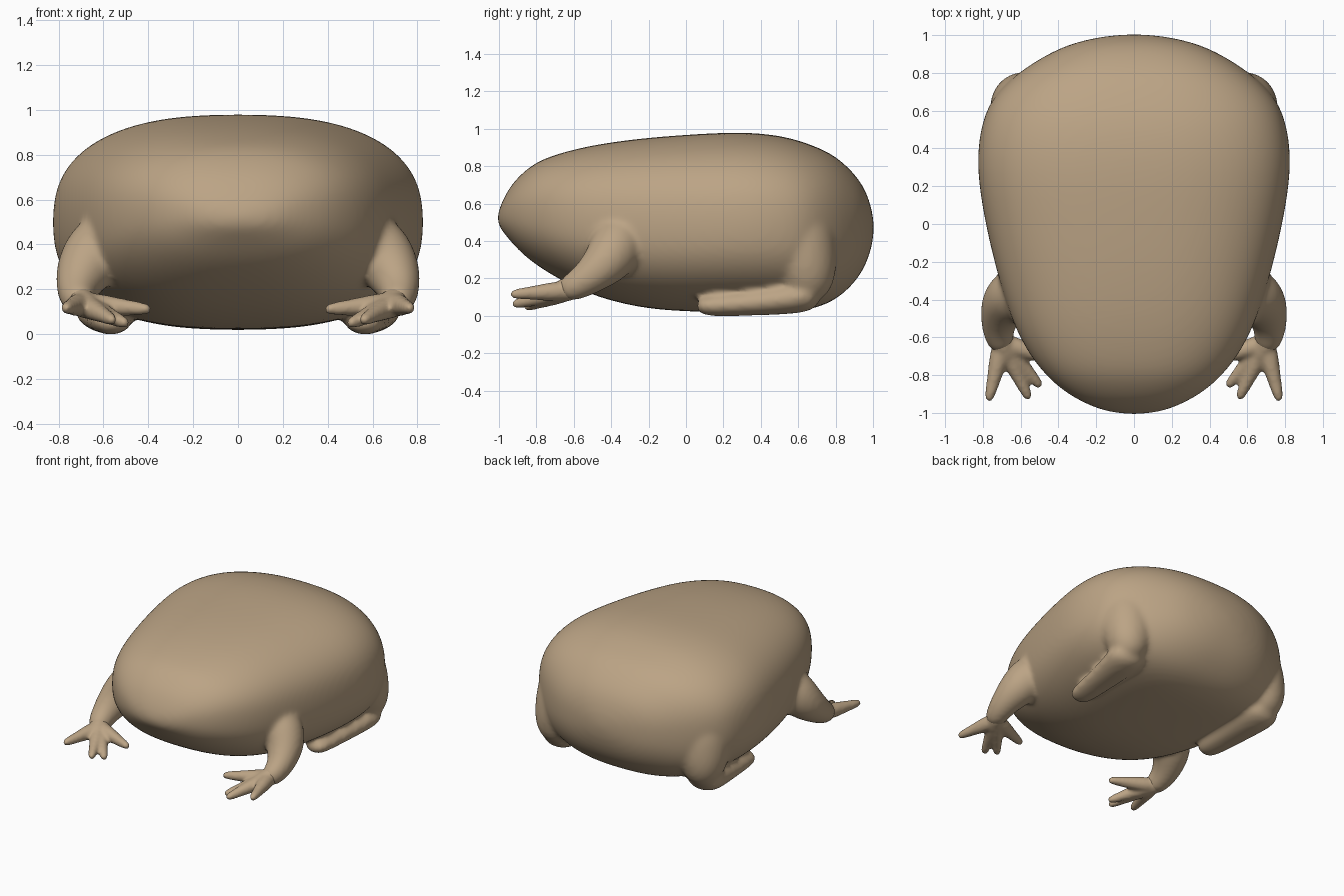
import bpy, bmesh, math
from mathutils import Vector

cube = bpy.data.objects.get("Cube")
if cube:
    bpy.data.objects.remove(cube, do_unlink=True)

skin = bpy.data.materials.new("tan skin")
skin.use_nodes = True
tan = (0.50, 0.37, 0.235, 1)
skin.diffuse_color = tan
bsdf = skin.node_tree.nodes["Principled BSDF"]
bsdf.inputs["Base Color"].default_value = tan
bsdf.inputs["Roughness"].default_value = 0.8


def loft(bm, rings, start, end):
    """Bridge closed rings of points and close both ends with a fan."""
    loops = [[bm.verts.new(p) for p in ring] for ring in rings]
    n = len(loops[0])
    faces = []
    for a, b in zip(loops, loops[1:]):
        for i in range(n):
            j = (i + 1) % n
            faces.append(bm.faces.new((a[i], a[j], b[j], b[i])))
    for loop, tip in ((loops[0], start), (loops[-1], end)):
        v = bm.verts.new(tip)
        for i in range(n):
            faces.append(bm.faces.new((loop[i], loop[(i + 1) % n], v)))
    bmesh.ops.recalc_face_normals(bm, faces=faces)


def tube(bm, path, wide=1.0, sides=14):
    """Tapered limb through (x, y, z, radius) stations, on both sides."""
    for mirror in (1, -1):
        pts = [Vector((p[0] * mirror, p[1], p[2])) for p in path]
        rings = []
        for i, p in enumerate(pts):
            t = (pts[min(i + 1, len(pts) - 1)] - pts[max(i - 1, 0)]).normalized()
            side = (Vector((1, 0, 0)) - t * t.x).normalized()
            up = t.cross(side)
            r = path[i][3]
            angles = [2 * math.pi * k / sides for k in range(sides)]
            rings.append([p + side * r * wide * math.cos(a) + up * r * math.sin(a)
                          for a in angles])
        first = (pts[0] - pts[1]).normalized() * path[0][3] * 0.5
        last = (pts[-1] - pts[-2]).normalized() * path[-1][3] * 0.5
        loft(bm, rings, pts[0] + first, pts[-1] + last)


def finish(bm, name, voxel, softness):
    """Round the lofts, fuse them into one skin and soften the joints."""
    mesh = bpy.data.meshes.new(name)
    bm.to_mesh(mesh)
    bm.free()
    mesh.materials.append(skin)
    mesh.shade_smooth()
    obj = bpy.data.objects.new(name, mesh)
    bpy.context.collection.objects.link(obj)
    rounding = obj.modifiers.new("round", 'SUBSURF')
    rounding.levels = rounding.render_levels = 2
    fuse = obj.modifiers.new("fuse", 'REMESH')
    fuse.mode = 'VOXEL'
    fuse.voxel_size = voxel
    fuse.use_smooth_shade = True
    soft = obj.modifiers.new("soften", 'SMOOTH')
    soft.factor = 0.5
    soft.iterations = softness


# Body: stations from snout to rump (y, half width, bottom, top)
stations = [
    (-1.0, 0.10, 0.48, 0.565), (-0.98, 0.19, 0.45, 0.62), (-0.935, 0.29, 0.395, 0.70),
    (-0.88, 0.38, 0.335, 0.76), (-0.80, 0.47, 0.27, 0.825), (-0.68, 0.565, 0.195, 0.87),
    (-0.50, 0.655, 0.105, 0.915), (-0.25, 0.73, 0.04, 0.95), (0.0, 0.79, 0.02, 0.97),
    (0.30, 0.84, 0.017, 0.987), (0.52, 0.815, 0.017, 0.965), (0.66, 0.76, 0.03, 0.92),
    (0.78, 0.645, 0.07, 0.87), (0.88, 0.495, 0.15, 0.785), (0.955, 0.345, 0.25, 0.69),
    (0.995, 0.16, 0.37, 0.57)]
SIDES = 36
rings = []
for y, half, low, high in stations:
    power = 2 / (2.1 + 0.4 * min(1, half / 0.6))
    ring = []
    for k in range(SIDES):
        a = 2 * math.pi * k / SIDES
        c, s = math.cos(a), math.sin(a)
        x = half * math.copysign(abs(c) ** power, c)
        z = (low + high) / 2 + (high - low) / 2 * math.copysign(abs(s) ** power, s)
        ring.append((x, y, z))
    rings.append(ring)
bm = bmesh.new()
loft(bm, rings, (0, -1.01, 0.52), (0, 1.006, 0.47))

# Upper arms grow out of the body
tube(bm, [(0.54, -0.34, 0.45, 0.14), (0.63, -0.37, 0.37, 0.155), (0.685, -0.42, 0.29, 0.135),
          (0.715, -0.50, 0.22, 0.105), (0.72, -0.58, 0.165, 0.083), (0.70, -0.65, 0.135, 0.07)])

# Haunches and the long flat hind feet
tube(bm, [(0.50, 0.53, 0.58, 0.21), (0.55, 0.58, 0.45, 0.225), (0.58, 0.625, 0.31, 0.195),
          (0.60, 0.655, 0.19, 0.155), (0.59, 0.65, 0.11, 0.11)])
tube(bm, [(0.60, 0.68, 0.115, 0.095), (0.585, 0.52, 0.086, 0.083), (0.575, 0.32, 0.066, 0.068),
          (0.565, 0.16, 0.055, 0.06), (0.56, 0.075, 0.052, 0.05)], wide=1.55)
finish(bm, "body", 0.016, 12)

# Hands: wrist, palm and spread fingers
bm = bmesh.new()
tube(bm, [(0.72, -0.56, 0.17, 0.066), (0.695, -0.65, 0.135, 0.066), (0.65, -0.73, 0.11, 0.05)])
wrist = Vector((0.695, -0.63, 0.135))
for tip in ((0.77, -0.935, 0.115), (0.555, -0.925, 0.06), (0.495, -0.86, 0.045),
            (0.39, -0.73, 0.11)):
    tip = Vector(tip)
    tube(bm, [(*wrist.lerp(tip, f), r) for f, r in
              ((0, 0.058), (0.35, 0.05), (0.65, 0.036), (0.98, 0.027))])
finish(bm, "hands", 0.012, 4)
